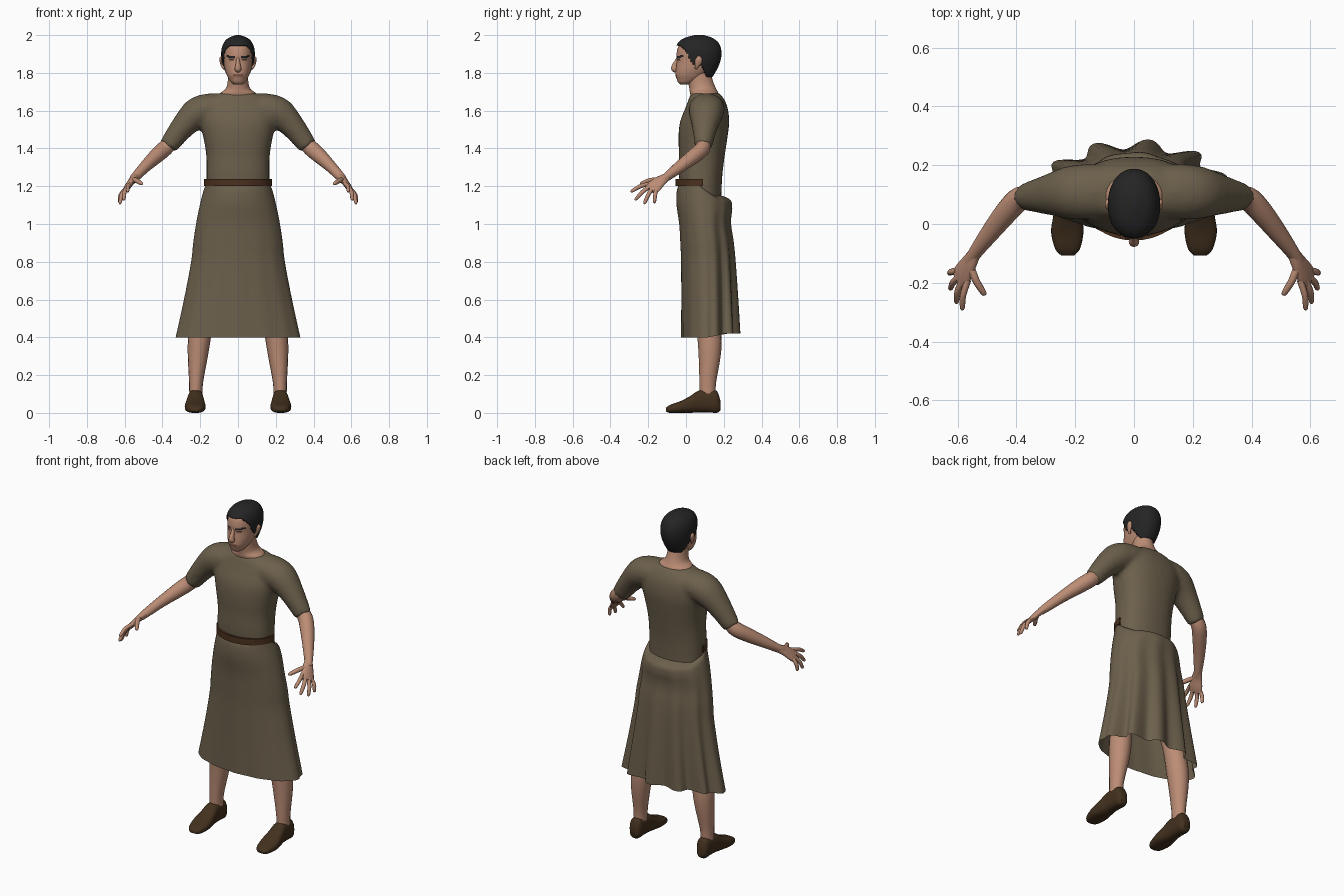
import bpy, bmesh, math
from mathutils import Vector

if "Cube" in bpy.data.objects:
    bpy.data.objects.remove(bpy.data.objects["Cube"])


def material(name, rgb):
    m = bpy.data.materials.new(name)
    m.diffuse_color = (*rgb, 1)
    m.use_nodes = True
    m.node_tree.nodes["Principled BSDF"].inputs["Base Color"].default_value = m.diffuse_color
    return m


SKIN = material("skin", (0.50, 0.265, 0.178))
CLOTH = material("olive cloth", (0.150, 0.117, 0.072))
LEATHER = material("belt leather", (0.070, 0.030, 0.013))
SHOE = material("shoe leather", (0.055, 0.030, 0.013))
HAIR = material("black hair", (0.018, 0.018, 0.019))
LIP = material("lip", (0.24, 0.095, 0.065))
EYE = material("eye brown", (0.07, 0.035, 0.022))


def dense(rows, steps):
    """Catmull-Rom interpolation of parameter rows."""
    out = []
    for i in range(len(rows) - 1):
        a, b, c, d = (rows[max(0, min(len(rows) - 1, i + k))] for k in (-1, 0, 1, 2))
        for s in range(steps):
            t = s / steps
            out.append([0.5 * (2 * q + (r - p) * t + (2 * p - 5 * q + 4 * r - w) * t * t
                        + (3 * q - p - 3 * r + w) * t ** 3) for p, q, r, w in zip(a, b, c, d)])
    return out + [list(rows[-1])]


def ring(c, u, v, n=32, power=2.0):
    """Superellipse loop around c with half axes u and v."""
    loop = []
    for i in range(n):
        t = 2 * math.pi * i / n
        cs, sn = math.cos(t), math.sin(t)
        loop.append(c + u * math.copysign(abs(cs) ** (2 / power), cs)
                    + v * math.copysign(abs(sn) ** (2 / power), sn))
    return loop


def loft(name, loops, mat, mirror=False, caps=True, closed=True):
    bm = bmesh.new()
    vs = [[bm.verts.new(p) for p in lp] for lp in loops]
    n = len(vs[0])
    for a, b in zip(vs, vs[1:]):
        for i in range(n if closed else n - 1):
            j = (i + 1) % n
            bm.faces.new((a[i], a[j], b[j], b[i]))
    if caps:
        bm.faces.new(vs[0][::-1])
        bm.faces.new(vs[-1])
    bmesh.ops.recalc_face_normals(bm, faces=bm.faces)
    me = bpy.data.meshes.new(name)
    bm.to_mesh(me)
    bm.free()
    me.materials.append(mat)
    ob = bpy.data.objects.new(name, me)
    bpy.context.collection.objects.link(ob)
    bpy.ops.object.select_all(action='DESELECT')
    ob.select_set(True)
    bpy.context.view_layer.objects.active = ob
    bpy.ops.object.shade_smooth_by_angle(angle=math.radians(50))
    if mirror:
        md = ob.modifiers.new("mirror", 'MIRROR')
        md.use_mirror_merge = False
    return ob


def body(rows, steps=4, n=32, power=2.0):
    """Horizontal loops from rows of (z, half width, front y, back y)."""
    return [ring(Vector((0, (f + b) / 2, z)), Vector((w, 0, 0)), Vector((0, (b - f) / 2, 0)), n, power)
            for z, w, f, b in dense(rows, steps)]


def limb(pts, side=(0, 1, 0), steps=4, n=16):
    """Loops along a path of (x, y, z, side radius, other radius)."""
    rows = dense(pts, steps)
    cs = [Vector(r[:3]) for r in rows]
    loops = []
    for i, r in enumerate(rows):
        d = (cs[min(i + 1, len(cs) - 1)] - cs[max(i - 1, 0)]).normalized()
        u = Vector(side)
        u = (u - d * u.dot(d)).normalized()
        loops.append(ring(cs[i], u * r[3], d.cross(u) * r[4], n))
    return loops


# Tunic: torso and both sleeves fused into one cloth surface
tunic = loft("tunic", body([(1.10, .165, -.02, .185), (1.25, .167, -.037, .192), (1.36, .168, -.037, .205),
                            (1.46, .184, -.04, .220), (1.54, .200, -.032, .229), (1.61, .200, -.005, .222),
                            (1.655, .170, .012, .205), (1.692, .105, .025, .18)], power=2.3), CLOTH)
sleeve = loft("sleeve", limb([(.08, .11, 1.618, .088, .072), (.14, .11, 1.615, .095, .078), (.215, .107, 1.588, .092, .084),
                              (.29, .10, 1.517, .070, .066), (.372, .092, 1.41, .046, .050)]), CLOTH)
for s in (1, -1):
    part = sleeve.data.copy()
    if s < 0:
        for v in part.vertices:
            v.co.x *= -1
        part.flip_normals()
    bm = bmesh.new()
    bm.from_mesh(tunic.data)
    bm.from_mesh(part)
    bm.to_mesh(tunic.data)
    bm.free()
bpy.data.objects.remove(sleeve)
md = tunic.modifiers.new("fuse", 'REMESH')
md.mode, md.voxel_size, md.use_smooth_shade = 'VOXEL', 0.012, True
md = tunic.modifiers.new("soften", 'SMOOTH')
md.factor, md.iterations = 0.5, 8

# Skirt: flared cloth with folds at the back, lower waistline behind
skirt_rows = dense([(1.20, .174, -.042, .190), (1.165, .186, -.05, .236), (1.10, .202, -.05, .246),
                    (1.0, .222, -.036, .240), (.9, .237, -.03, .254), (.8, .248, -.026, .264),
                    (.6, .286, -.025, .278), (.4, .330, -.026, .290)], 5)
skirt_loops = []
for z, w, f, b in skirt_rows:
    k = max(0, (1.2 - z) / 0.8)
    yc = f + (b - f) * (0.5 - 0.06 * k)
    loop = []
    for i in range(128):
        t = 2 * math.pi * i / 128
        cs, sn = math.cos(t), math.sin(t)
        back = min(1, max(0, sn * 1.6))
        fold = 1 - 0.20 * k * back * (1 - math.cos(11 * (t - math.radians(81)))) / 2
        fold -= 0.012 * k * max(0, -sn) * (1 + math.cos(14 * t))
        drop = back * (0.05 * (1 - min(1, k * 5)) - 0.02 * k)
        loop.append(Vector((w * cs * fold, yc + (b - yc if sn > 0 else yc - f) * sn * fold, z - drop)))
    skirt_loops.append(loop)
loft("skirt", skirt_loops, CLOTH, caps=False)

# Belt: band across the front only
belt_loops = []
for z, out in ((1.20, 0), (1.20, .012), (1.237, .012), (1.237, 0), (1.20, 0)):
    belt_loops.append([Vector(((.168 + out) * math.cos(t), .09 + (.134 + out) * math.sin(t), z))
                       for t in (math.pi + math.pi * i / 32 for i in range(33))])
loft("belt", belt_loops, LEATHER, caps=False, closed=False)

# Neck spreading into the collar opening
loft("neck", body([(1.65, .115, .035, .175), (1.69, .098, .022, .172), (1.715, .066, .018, .160),
                   (1.75, .055, .012, .145), (1.80, .053, .01, .13)]), SKIN)

# Head with painted brows, eyes and lips
head = loft("head", body([(1.738, .020, -.028, .02), (1.750, .036, -.042, .045), (1.77, .050, -.050, .085),
                          (1.79, .060, -.056, .11), (1.82, .070, -.054, .14), (1.86, .077, -.049, .168),
                          (1.90, .078, -.050, .172), (1.94, .074, -.040, .165), (1.97, .058, -.012, .14),
                          (1.985, .025, .03, .10)], 8, 72, 2.15), SKIN)
for m in (HAIR, LIP, EYE):
    head.data.materials.append(m)
for p in head.data.polygons:
    x, y, z = abs(p.center.x), p.center.y, p.center.z
    if y < 0.03:
        if 0.014 < x < 0.060 and abs(z - 1.882 - 0.15 * (x - .014)) < 0.0055:
            p.material_index = 1
        elif 0.020 < x < 0.048 and abs(z - 1.869) < 0.005:
            p.material_index = 3
        elif x < 0.026 and abs(z - 1.787) < 0.0055:
            p.material_index = 2

# Nose
loft("nose", limb([(0, -.040, 1.885, .008, .008), (0, -.050, 1.862, .010, .010), (0, -.060, 1.838, .014, .015),
                   (0, -.060, 1.820, .018, .017), (0, -.048, 1.808, .012, .008)], (1, 0, 0)), SKIN)

# Ears
loft("ear", limb([(.074, .052, 1.822, .006, .006), (.083, .058, 1.838, .012, .007), (.089, .066, 1.860, .019, .008),
                  (.090, .068, 1.876, .016, .008), (.086, .066, 1.888, .006, .004)], n=12), SKIN, mirror=True)

# Hair: skull cap trimmed to the hairline
hair = loft("hair", body([(1.77, .058, .0, .135), (1.82, .076, -.035, .165), (1.87, .087, -.052, .184),
                          (1.92, .088, -.056, .187), (1.96, .075, -.042, .172), (1.985, .050, -.008, .14),
                          (2.0, .010, .045, .095)], 8, 72, 2.1), HAIR)


def hairline(z):
    if z > 1.948:
        return -1
    if z > 1.915:
        return -.035 + (1.948 - z) * 1.0
    if z > 1.845:
        return 0.0 + (1.915 - z) * 0.5
    return 0.078 + (1.845 - z) * 0.5


bm = bmesh.new()
bm.from_mesh(hair.data)
cut = [f for f in bm.faces if f.calc_center_median().y < hairline(f.calc_center_median().z)
       or f.calc_center_median().z < 1.778]
bmesh.ops.delete(bm, geom=cut, context='FACES')
bm.to_mesh(hair.data)
bm.free()
md = hair.modifiers.new("thickness", 'SOLIDIFY')
md.thickness = 0.008

# Forearms, palms, fingers
loft("forearm", limb([(.33, .095, 1.455, .036, .036), (.385, .088, 1.402, .040, .042), (.43, .045, 1.362, .040, .040),
                      (.49, -.03, 1.305, .033, .031), (.545, -.105, 1.247, .022, .024), (.56, -.13, 1.23, .023, .02)]),
     SKIN, mirror=True)
across = (.035, .065, -.035)
loft("palm", limb([(.542, -.100, 1.25, .022, .021), (.562, -.135, 1.228, .033, .018), (.583, -.170, 1.198, .042, .016),
                   (.596, -.190, 1.180, .040, .012)], across), SKIN, mirror=True)
fingers = {"index_finger": ((.568, -.205, 1.208), (.586, -.293, 1.172)),
           "middle_finger": ((.586, -.200, 1.190), (.606, -.270, 1.128)),
           "ring_finger": ((.598, -.183, 1.178), (.627, -.222, 1.107)),
           "little_finger": ((.606, -.160, 1.170), (.630, -.168, 1.112)),
           "thumb": ((.552, -.150, 1.232), (.508, -.243, 1.213))}
for name, (a, b) in fingers.items():
    a, b = Vector(a), Vector(b)
    a = a + (a - b) * 0.15
    mid = a.lerp(b, 0.5) + Vector((.006, 0, .007))
    r = .013 if name == "thumb" else .011
    loft(name, limb([(*a, r, r), (*mid, r, r), (*a.lerp(b, .9), r * .8, r * .8), (*b, r * .35, r * .35)],
                    across, 3, 10), SKIN, mirror=True)

# Legs
loft("leg", limb([(.10, .10, 1.08, .085, .085), (.145, .10, .80, .080, .082), (.185, .115, .55, .062, .062),
                  (.204, .125, .40, .064, .060), (.213, .125, .30, .058, .053), (.222, .115, .16, .044, .037),
                  (.223, .115, .08, .042, .035)]), SKIN, mirror=True)

# Shoes, lofted from toe to heel: (y, centre x, half width, bottom, top)
shoe_rows = dense([(-.107, .226, .022, .008, .026), (-.085, .226, .042, .0, .042), (-.03, .227, .055, .0, .062),
                   (.02, .226, .050, .0, .088), (.07, .225, .043, .003, .119), (.12, .224, .040, .003, .121),
                   (.163, .224, .036, .0, .116), (.182, .224, .022, .012, .065)], 4)
loft("shoe", [ring(Vector((cx, y, (lo + hi) / 2)), Vector((w, 0, 0)), Vector((0, 0, (hi - lo) / 2)), 24, 2.6)
              for y, cx, w, lo, hi in shoe_rows], SHOE, mirror=True)
